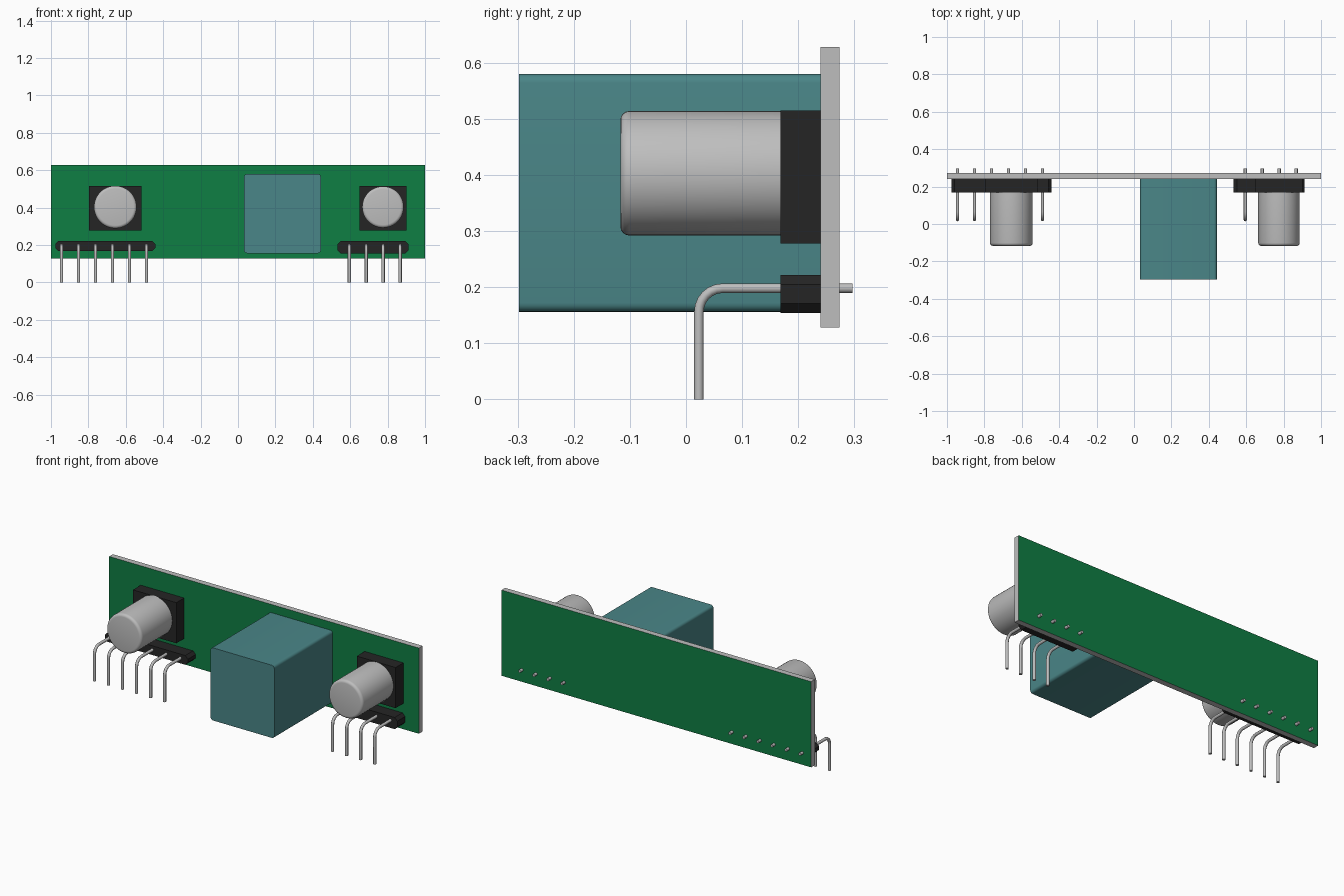
import bpy, bmesh, math
from mathutils import Vector

cube = bpy.data.objects.get("Cube")
if cube:
    bpy.data.objects.remove(cube, do_unlink=True)


def material(name, srgb, metallic=0.0):
    col = tuple((c / 255 / 12.92) if c < 11 else ((c / 255 + 0.055) / 1.055) ** 2.4
                for c in srgb) + (1.0,)
    m = bpy.data.materials.new(name)
    m.use_nodes = True
    m.diffuse_color = col
    m.node_tree.nodes["Principled BSDF"].inputs["Base Color"].default_value = col
    return m


GREEN = material("board green", (15, 126, 68))
GREY = material("metal grey", (190, 190, 190))
BLACK = material("black plastic", (37, 37, 37))
TEAL = material("teal casing", (74, 134, 136))


def finish(name, bm, mats, smooth=False):
    bmesh.ops.recalc_face_normals(bm, faces=bm.faces)
    me = bpy.data.meshes.new(name)
    bm.to_mesh(me)
    bm.free()
    for m in mats:
        me.materials.append(m)
    ob = bpy.data.objects.new(name, me)
    bpy.context.collection.objects.link(ob)
    if smooth:
        bpy.ops.object.select_all(action='DESELECT')
        ob.select_set(True)
        bpy.context.view_layer.objects.active = ob
        bpy.ops.object.shade_smooth_by_angle(angle=math.radians(35))
    return ob


def box(name, x, y, z, mats, bevel=0.0, segments=1):
    """Box from min/max pairs; bevel rounds only the edges running along y."""
    bm = bmesh.new()
    bmesh.ops.create_cube(bm, size=1)
    for v in bm.verts:
        v.co = Vector([r[0] if c < 0 else r[1] for c, r in zip(v.co, (x, y, z))])
    if bevel:
        edges = [e for e in bm.edges
                 if abs(e.verts[0].co.y - e.verts[1].co.y) > 1e-4]
        bmesh.ops.bevel(bm, geom=edges, offset=bevel, segments=segments,
                        profile=0.5, affect='EDGES')
    return finish(name, bm, mats, segments > 1)


def can(name, x, z, r, y0, y1, round_r=0.016, sides=48):
    """Cylinder along y with a rounded front rim, spun from a profile."""
    profile = [(0, y0)]
    for i in range(5):
        a = math.pi / 2 * i / 4
        profile.append((r - round_r + round_r * math.sin(a),
                        y0 + round_r - round_r * math.cos(a)))
    profile += [(r, y1), (0, y1)]
    bm = bmesh.new()
    vs = [bm.verts.new((x + pr, py, z)) for pr, py in profile]
    es = [bm.edges.new(p) for p in zip(vs, vs[1:])]
    bmesh.ops.spin(bm, geom=vs + es, cent=(x, 0, z), axis=(0, 1, 0),
                   angle=math.tau, steps=sides)
    bmesh.ops.remove_doubles(bm, verts=bm.verts, dist=1e-5)
    return finish(name, bm, [GREY], True)


def pin(name, x, r=0.0085, sides=12):
    """Bent wire: straight through the board, then down to the ground."""
    y_back, y_leg, z_top, bend = 0.297, 0.023, 0.198, 0.042
    path = [(y_back, z_top, 0.0)]
    for i in range(7):
        a = math.pi / 2 * i / 6
        path.append((y_leg + bend - bend * math.sin(a),
                     z_top - bend + bend * math.cos(a), a))
    path.append((y_leg, 0.0, math.pi / 2))
    bm = bmesh.new()
    rings = []
    for y, z, a in path:
        ring = []
        for k in range(sides):
            t = math.tau * k / sides
            u, w = r * math.cos(t), r * math.sin(t)
            ring.append(bm.verts.new((x + u, y - w * math.sin(a), z + w * math.cos(a))))
        rings.append(ring)
    for p, q in zip(rings, rings[1:]):
        for k in range(sides):
            n = (k + 1) % sides
            bm.faces.new((p[k], p[n], q[n], q[k]))
    bm.faces.new(rings[0])
    bm.faces.new(rings[-1])
    return finish(name, bm, [GREY], True)


# Circuit board: green front and back, bare grey rim
board = box("circuit_board", (-1, 1), (0.24, 0.274), (0.128, 0.628), [GREEN, GREY])
for f in board.data.polygons:
    f.material_index = 0 if abs(f.normal.y) > 0.5 else 1

# Large block component
box("transformer_block", (0.032, 0.443), (-0.298, 0.24), (0.156, 0.58),
    [TEAL], 0.016, 5)

# Capacitors: square base and round can
for side, x, half, r in (("right", -0.656, 0.14, 0.114), ("left", 0.775, 0.125, 0.111)):
    box(f"{side}_capacitor_base", (x - half, x + half), (0.168, 0.24),
        (0.278, 0.515), [BLACK])
    can(f"{side}_capacitor_can", x, 0.403, r, -0.117, 0.169)

# Pin headers: chamfered strip and a row of bent pins
for side, xr, zr, first, count in (
        ("right", (-0.977, -0.441), (0.168, 0.222), -0.943, 6),
        ("left", (0.533, 0.911), (0.154, 0.222), 0.595, 4)):
    box(f"{side}_header_strip", xr, (0.168, 0.24), zr, [BLACK], 0.017)
    for i in range(count):
        pin(f"{side}_header_pin_{i + 1}", first + i * 0.0907)
